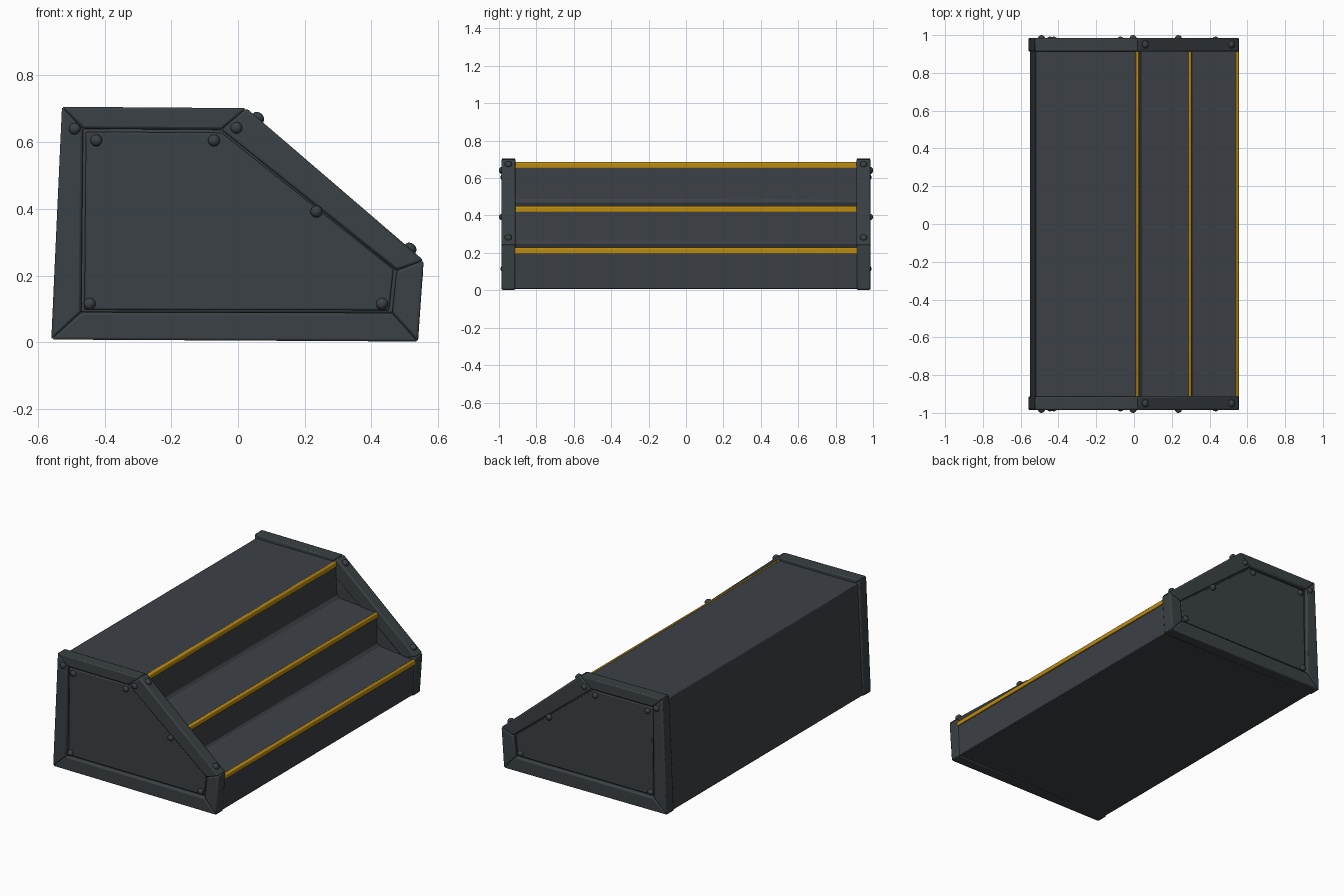
import bpy, bmesh, math
from mathutils import Vector, Matrix

cube = bpy.data.objects.get("Cube")
if cube:
    bpy.data.objects.remove(cube, do_unlink=True)


def material(name, rgb, rough=0.6):
    m = bpy.data.materials.new(name)
    m.use_nodes = True
    m.diffuse_color = (*rgb, 1)
    shader = m.node_tree.nodes["Principled BSDF"]
    shader.inputs["Base Color"].default_value = (*rgb, 1)
    shader.inputs["Roughness"].default_value = rough
    return m


FRAME = material("dark slate frame", (0.042, 0.052, 0.058))
STEP = material("dark grey steps", (0.045, 0.051, 0.060))
YELLOW = material("safety yellow", (0.50, 0.26, 0.006))


def finish(bm, name, mat, bevel=0.0, segments=2):
    bmesh.ops.recalc_face_normals(bm, faces=bm.faces)
    mesh = bpy.data.meshes.new(name)
    bm.to_mesh(mesh)
    bm.free()
    mesh.materials.append(mat)
    ob = bpy.data.objects.new(name, mesh)
    bpy.context.collection.objects.link(ob)
    if bevel:
        mod = ob.modifiers.new("soft edges", 'BEVEL')
        mod.width = bevel
        mod.segments = segments
        mod.limit_method = 'ANGLE'
    bpy.ops.object.select_all(action='DESELECT')
    ob.select_set(True)
    bpy.context.view_layer.objects.active = ob
    bpy.ops.object.shade_smooth_by_angle(angle=math.radians(35))
    return ob


def add_prism(bm, profile, y0, y1):
    """Extrude an x-z profile from y0 to y1."""
    a = [bm.verts.new((x, y0, z)) for x, z in profile]
    b = [bm.verts.new((x, y1, z)) for x, z in profile]
    bm.faces.new(a)
    bm.faces.new(b[::-1])
    n = len(a)
    for i in range(n):
        j = (i + 1) % n
        bm.faces.new((a[i], b[i], b[j], a[j]))


def add_rivet(bm, centre, normal, radius=0.018, height=0.016):
    """Flattened dome facing along normal."""
    turn = Vector((0, 0, 1)).rotation_difference(Vector(normal)).to_matrix().to_4x4()
    place = Matrix.Translation(centre) @ turn @ Matrix.Diagonal((radius, radius, height, 1))
    bmesh.ops.create_uvsphere(bm, u_segments=12, v_segments=8, radius=1, matrix=place)


# Stepped body: back, top and three treads that rise gently to the rear
body = [(-0.55, 0.008), (0.538, 0.008), (0.55, 0.222),
        (0.312, 0.248), (0.298, 0.262), (0.298, 0.445),
        (0.042, 0.468), (0.026, 0.485), (0.02, 0.682), (-0.52, 0.682)]
bm = bmesh.new()
add_prism(bm, body, -0.925, 0.925)
finish(bm, "stepped_body", STEP, 0.004)

# Yellow nosing on each step edge
for name, x, z in (("lower", 0.55, 0.228), ("middle", 0.3, 0.45), ("upper", 0.021, 0.685)):
    bm = bmesh.new()
    add_prism(bm, [(x - 0.012, z - 0.032), (x + 0.005, z - 0.032),
                   (x + 0.005, z - 0.006), (x - 0.002, z), (x - 0.012, z)], -0.917, 0.917)
    finish(bm, name + "_step_nosing", YELLOW, 0.003)

# End panels: mitred frame beams, recessed plate and rivets
outer = [(-0.56, 0.008), (0.54, 0.002), (0.557, 0.245), (0.025, 0.702), (-0.528, 0.706)]
inner = [(-0.47, 0.09), (0.462, 0.088), (0.476, 0.215), (-0.05, 0.637), (-0.465, 0.64)]
beams = ["bottom", "toe", "slope", "top", "back"]
frame_rivets = [(-0.49, 0.64), (-0.005, 0.643), (0.235, 0.392)]
plate_rivets = [(-0.425, 0.605), (-0.072, 0.605), (0.432, 0.115), (-0.445, 0.115)]
along = Vector((outer[3][0] - outer[2][0], 0, outer[3][1] - outer[2][1])).normalized()
slope_normal = (along.z, 0, -along.x)

for side, s in (("front", -1), ("rear", 1)):
    for i, beam in enumerate(beams):
        j = (i + 1) % len(outer)
        bm = bmesh.new()
        add_prism(bm, [outer[i], outer[j], inner[j], inner[i]], s * 0.912, s * 0.986)
        finish(bm, f"{side}_{beam}_beam", FRAME, 0.008)

    bm = bmesh.new()
    add_prism(bm, [(x * 1.01, z) for x, z in inner], s * 0.915, s * 0.965)
    add_prism(bm, [(-0.005 + (x + 0.005) * 0.98, 0.34 + (z - 0.34) * 0.97)
                   for x, z in inner], s * 0.96, s * 0.976)
    finish(bm, f"{side}_plate", FRAME, 0.005)

    bm = bmesh.new()
    for x, z in frame_rivets:
        add_rivet(bm, (x, s * 0.984, z), (0, s, 0))
    for x, z in plate_rivets:
        add_rivet(bm, (x, s * 0.976, z), (0, s, 0))
    for x, z in ((0.06, 0.673), (0.517, 0.281)):
        add_rivet(bm, (x, s * 0.95, z), slope_normal, 0.02, 0.016)
    finish(bm, f"{side}_rivets", FRAME)
